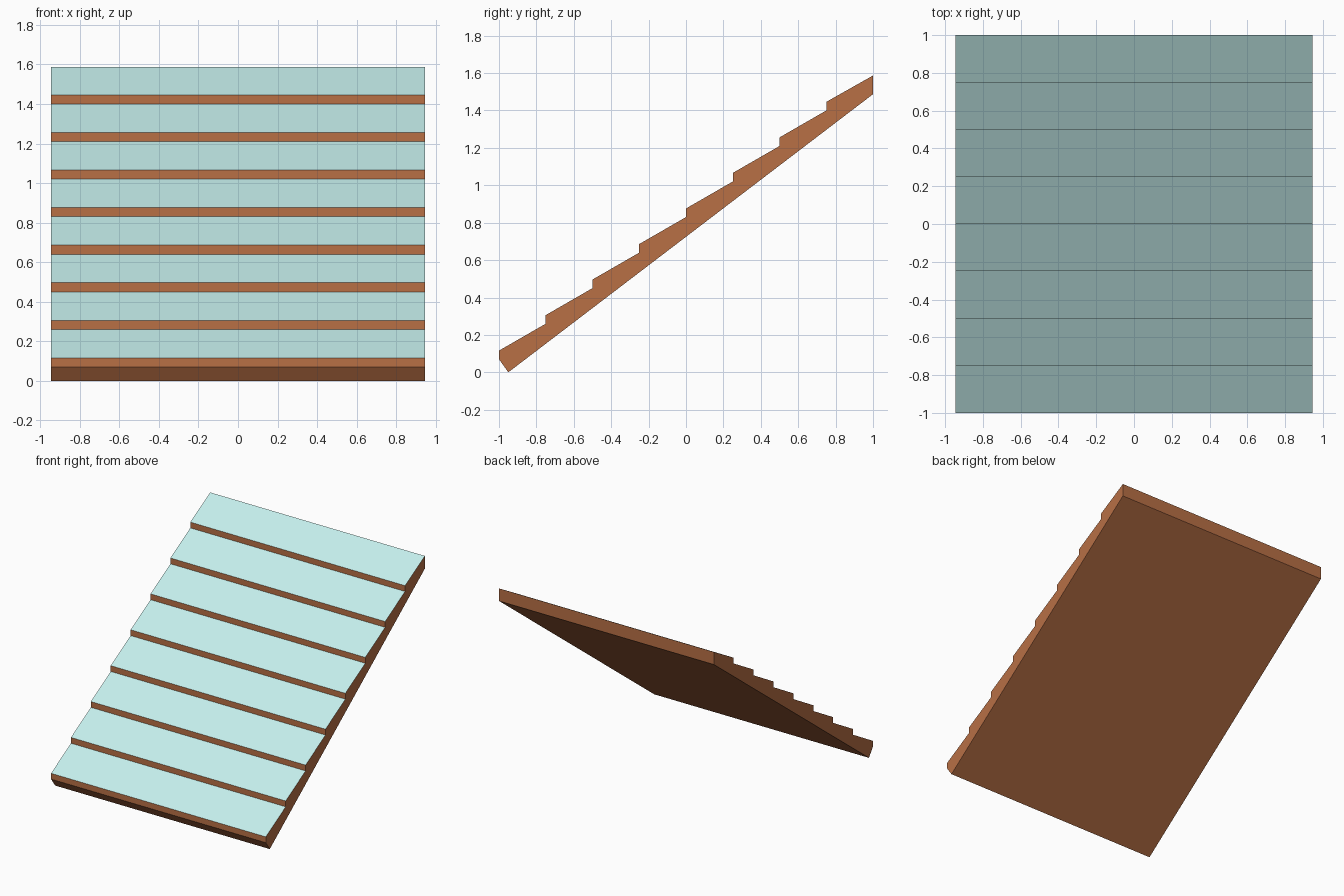
import bpy
import bmesh

if "Cube" in bpy.data.objects:
    bpy.data.objects.remove(bpy.data.objects["Cube"])

HALF_WIDTH = 0.945
STEPS = 8
RUN, RISE, LIP = 0.25, 0.19, 0.046


def material(name, color):
    mat = bpy.data.materials.new(name)
    mat.diffuse_color = color
    mat.use_nodes = True
    mat.node_tree.nodes["Principled BSDF"].inputs["Base Color"].default_value = mat.diffuse_color
    return mat


# Side profile (y, z): sloped underside, then overlapping courses from top to bottom
profile = [(-0.95, 0.0), (1.0, 1.487)]
tread_edges = set()
for i in reversed(range(STEPS)):
    y, z = -1 + RUN * i, 0.07 + RISE * i
    tread_edges.add(len(profile) - (0 if i == STEPS - 1 else 1))
    if i == STEPS - 1:
        profile.append((1.0, z + RISE - 0.003))
    profile += [(y, z + LIP), (y, z)]
tread_edges = {k for k in tread_edges}

# Stepped roof slab: one closed extrusion, pale faces on the sloping courses
bm = bmesh.new()
left = [bm.verts.new((-HALF_WIDTH, y, z)) for y, z in profile]
right = [bm.verts.new((HALF_WIDTH, y, z)) for y, z in profile]
bm.faces.new(left)
bm.faces.new(right[::-1])
n = len(profile)
for k in range(n):
    j = (k + 1) % n
    face = bm.faces.new((left[k], right[k], right[j], left[j]))
    face.material_index = 1 if k in tread_edges else 0
bmesh.ops.recalc_face_normals(bm, faces=bm.faces)

mesh = bpy.data.meshes.new("stepped_slab")
bm.to_mesh(mesh)
bm.free()
mesh.materials.append(material("brown_body", (0.48, 0.16, 0.06, 1)))
mesh.materials.append(material("pale_blue_tread", (0.56, 0.86, 0.84, 1)))
slab = bpy.data.objects.new("stepped_slab", mesh)
bpy.context.collection.objects.link(slab)
